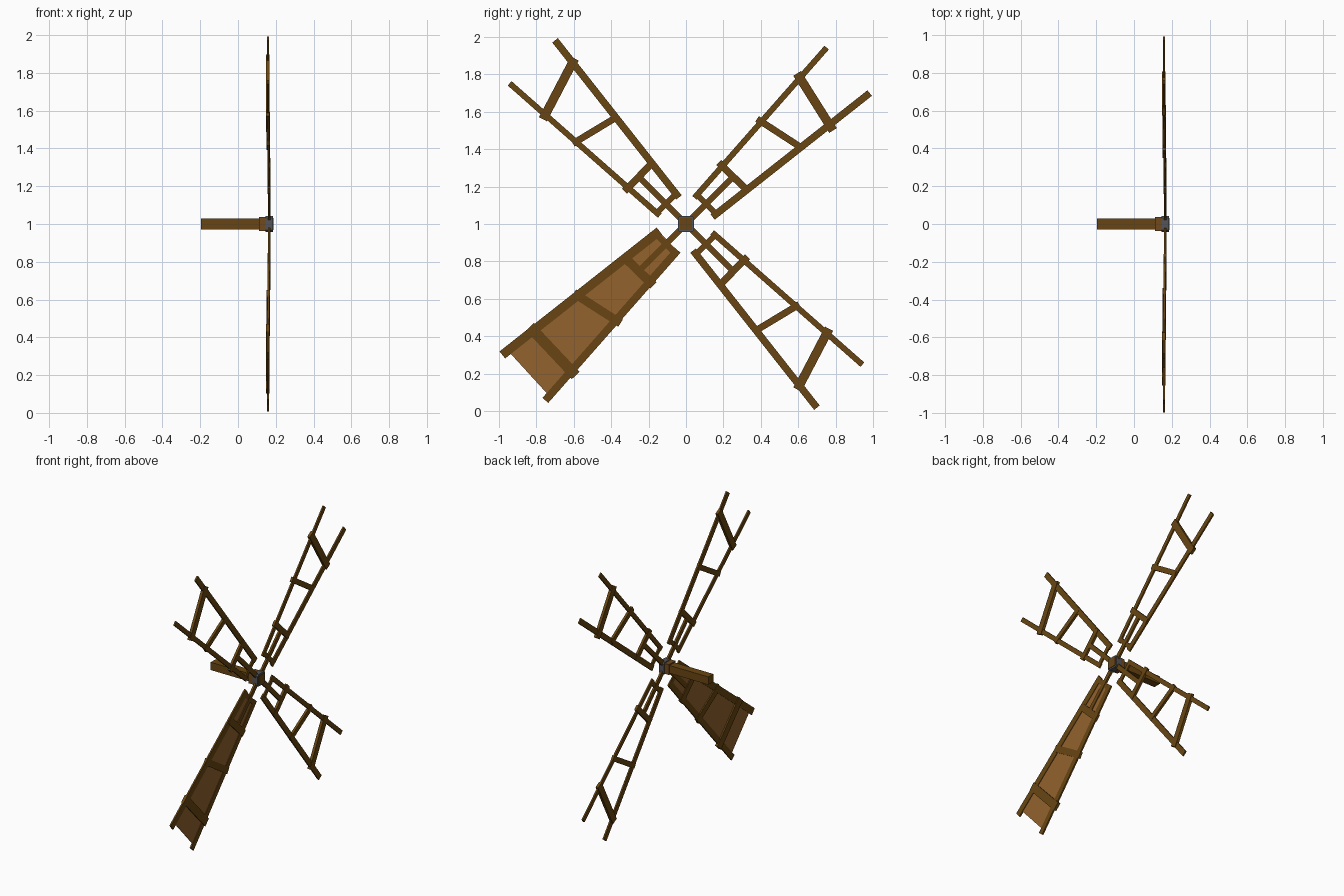
import bpy, bmesh, math
from mathutils import Vector, Matrix

if "Cube" in bpy.data.objects:
    bpy.data.objects.remove(bpy.data.objects["Cube"])


def material(name, rgb):
    m = bpy.data.materials.new(name)
    m.diffuse_color = (*rgb, 1)
    m.use_nodes = True
    m.node_tree.nodes["Principled BSDF"].inputs["Base Color"].default_value = m.diffuse_color
    return m


WOOD = material("dark wood", (0.139, 0.060, 0.006))
COLLAR = material("warm wood", (0.165, 0.065, 0.012))
CLOTH = material("sail cloth", (0.290, 0.122, 0.027))
IRON = material("grey iron", (0.09, 0.09, 0.10))
HUB_Z = 1.0


def finish(bm, name, mat):
    bmesh.ops.recalc_face_normals(bm, faces=bm.faces)
    me = bpy.data.meshes.new(name)
    bm.to_mesh(me)
    bm.free()
    me.materials.append(mat)
    ob = bpy.data.objects.new(name, me)
    bpy.context.collection.objects.link(ob)
    return ob


def box(name, x0, x1, half, mat, bevel=0.0):
    """Square block along x, centred on the axle."""
    bm = bmesh.new()
    bmesh.ops.create_cube(bm, size=1, matrix=Matrix.Translation(((x0 + x1) / 2, 0, HUB_Z))
                          @ Matrix.Diagonal((x1 - x0, 2 * half, 2 * half, 1)))
    if bevel:
        edges = [e for e in bm.edges if abs((e.verts[0].co - e.verts[1].co).x) > 1e-4]
        bmesh.ops.bevel(bm, geom=edges, offset=bevel, segments=1, affect='EDGES')
    return finish(bm, name, mat)


def beam(name, a, b, width, depth, xa, xb, turn):
    """Timber between two (y, z) points measured from the hub, turned about the axle."""
    rot = Matrix.Rotation(turn, 3, 'X')
    p, q = rot @ Vector((xa, *a)), rot @ Vector((xb, *b))
    d = (q - p).normalized()
    side = d.cross(Vector((1, 0, 0))).normalized()
    up = side.cross(d)
    frame = Matrix((d, side, up)).transposed().to_4x4()
    mid = (p + q) / 2 + Vector((0, 0, HUB_Z))
    bm = bmesh.new()
    bmesh.ops.create_cube(bm, size=1, matrix=Matrix.Translation(mid) @ frame
                          @ Matrix.Diagonal(((q - p).length, width, depth, 1)))
    return finish(bm, name, WOOD)


# Axle, collar and iron hub
box("axle", -0.197, 0.12, 0.028, WOOD)
box("axle_collar", 0.11, 0.152, 0.037, COLLAR)
box("hub", 0.145, 0.186, 0.043, IRON, 0.01)
box("axle_end", 0.18, 0.189, 0.032, WOOD)

# Outer crossbar ends, in the upper right blade's frame
OUTER_A = ((0.594, 0.805), (0.786, 0.50))
OUTER_B = ((0.885, 0.595), (0.56, 0.765))
MIDDLE_A = ((0.38, 0.562), (0.62, 0.406))
MIDDLE_B = ((0.578, 0.36), (0.43, 0.605))
blades = [("upper_right", 0, OUTER_A, MIDDLE_A, 0.048, 0.0),
          ("upper_left", 1, OUTER_B, MIDDLE_B, 0.048, 0.0),
          ("lower_left", 2, ((0.59, 0.81), (0.835, 0.55)), ((0.35, 0.53), (0.60, 0.37)), 0.058, 0.010),
          ("lower_right", 3, OUTER_B, MIDDLE_B, 0.048, 0.0)]

# Four lattice blades around the hub
for name, k, outer, middle, ow, extra in blades:
    t = k * math.pi / 2
    beam(name + "_spoke", (0, 0), (0.255, 0.255), 0.032, 0.014, 0.165, 0.165, t)
    beam(name + "_thin_rail", (0.045, 0.14), (0.752, 0.943), 0.031 + extra, 0.011, 0.165, 0.158, t)
    beam(name + "_thick_rail", (0.142, 0.038), (0.982, 0.70), 0.038 + extra, 0.011, 0.165, 0.158, t)
    beam(name + "_outer_bar", *outer, ow, 0.020, 0.158, 0.158, t)
    beam(name + "_middle_bar", *middle, 0.036 + extra, 0.017, 0.160, 0.160, t)
    beam(name + "_inner_bar", (0.175, 0.328), (0.335, 0.172), 0.038 + extra, 0.017, 0.164, 0.164, t)
    beam(name + "_root_bar", (0.065, 0.15), (0.155, 0.06), 0.03, 0.011, 0.165, 0.165, t)

# Cloth stretched over the lower left blade
outline = [(-0.05, -0.14), (-0.14, -0.045), (-0.95, -0.68), (-0.735, -0.915)]
bm = bmesh.new()
for dx in (-0.002, 0.002):
    bm.faces.new([bm.verts.new(((0.165 if i < 2 else 0.158) + dx, y, HUB_Z + z))
                  for i, (y, z) in enumerate(outline)])
vs = list(bm.verts)
for i in range(4):
    j = (i + 1) % 4
    bm.faces.new((vs[i], vs[j], vs[4 + j], vs[4 + i]))
finish(bm, "sail", CLOTH)
